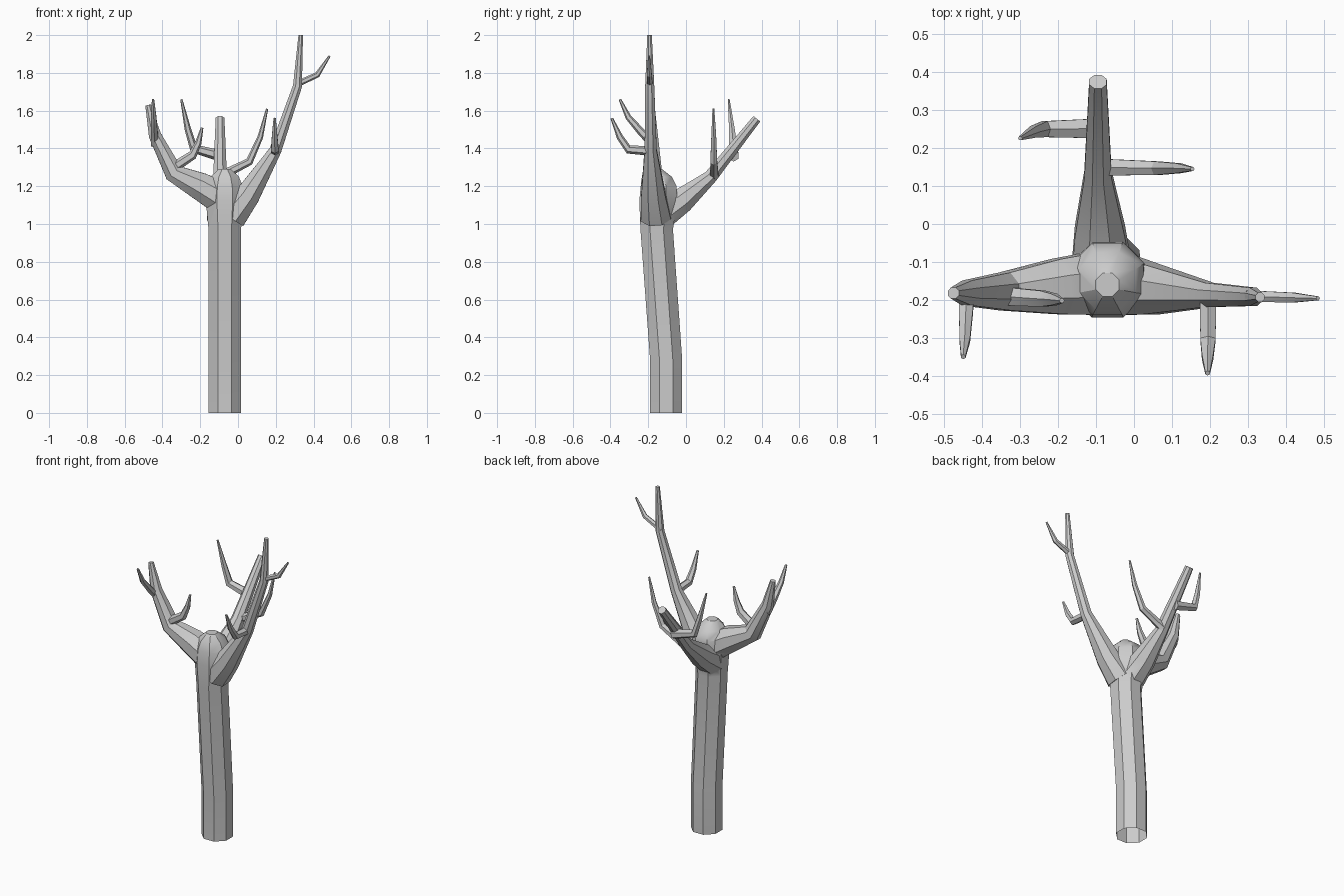
import bpy, bmesh, math
from mathutils import Vector

if "Cube" in bpy.data.objects:
    bpy.data.objects.remove(bpy.data.objects["Cube"])


def limb(name, stations, sides):
    """Closed faceted tube through (x, y, z, apothem) stations."""
    pts = [Vector(s[:3]) for s in stations]
    bm = bmesh.new()
    rings = []
    for i, p in enumerate(pts):
        t = (pts[min(i + 1, len(pts) - 1)] - pts[max(i - 1, 0)]).normalized()
        if name == "trunk":
            t = Vector((0, 0, 1))
        ref = Vector((0, 1, 0)) if abs(t.y) < 0.75 else Vector((1, 0, 0))
        if name in ("back_branch", "left_front_twig", "right_front_twig"):
            ref = Vector((1, 0, 0))
        u = (ref - t * ref.dot(t)).normalized()
        v = t.cross(u)
        r = stations[i][3] / math.cos(math.pi / sides)
        ring = []
        for k in range(sides):
            a = 2 * math.pi * (k + 0.5) / sides
            ring.append(bm.verts.new(p + r * (math.cos(a) * u + math.sin(a) * v)))
        rings.append(ring)
    for a, b in zip(rings, rings[1:]):
        for k in range(sides):
            n = (k + 1) % sides
            bm.faces.new((a[k], a[n], b[n], b[k]))
    bm.faces.new(rings[0][::-1])
    bm.faces.new(rings[-1])
    bmesh.ops.recalc_face_normals(bm, faces=bm.faces[:])
    me = bpy.data.meshes.new(name)
    bm.to_mesh(me)
    bm.free()
    ob = bpy.data.objects.new(name, me)
    bpy.context.collection.objects.link(ob)
    return ob


# Trunk with a slight backward bend and a rounded stump on top
trunk = limb("trunk", [
    (-.07, -.105, 0, .085), (-.07, -.105, .28, .085), (-.07, -.155, .97, .086),
    (-.07, -.147, 1.12, .1), (-.07, -.145, 1.2, .095), (-.07, -.15, 1.25, .075),
    (-.07, -.16, 1.292, .031)], 8)

# Three main branches
branches = [
    limb("left_branch", [(-.08, -.155, 1.13, .085), (-.2, -.165, 1.2, .073),
                         (-.34, -.178, 1.27, .05), (-.44, -.182, 1.47, .033),
                         (-.476, -.182, 1.63, .015)], 8),
    limb("right_branch", [(-.035, -.16, 1.04, .08), (.05, -.173, 1.15, .065),
                          (.198, -.187, 1.39, .032), (.315, -.192, 1.73, .024),
                          (.332, -.193, 2.0, .012)], 8),
    limb("back_branch", [(-.085, -.13, 1.05, .08), (-.09, -.02, 1.125, .066),
                         (-.095, .13, 1.25, .036), (-.095, .375, 1.557, .023)], 8),
]

# Forked twigs, each one bent upwards and tapering
twigs = [
    limb("left_front_twig", [(-.44, -.17, 1.42, .02), (-.443, -.235, 1.485, .018),
                             (-.446, -.305, 1.565, .014), (-.45, -.35, 1.66, .006)], 6),
    limb("left_inner_twig", [(-.37, -.188, 1.28, .025), (-.24, -.197, 1.365, .021),
                             (-.21, -.199, 1.43, .015), (-.19, -.202, 1.51, .006)], 6),
    limb("right_front_twig", [(.195, -.17, 1.385, .022), (.195, -.305, 1.395, .02),
                              (.194, -.35, 1.46, .015), (.194, -.393, 1.56, .006)], 6),
    limb("right_outer_twig", [(.3, -.19, 1.735, .015), (.42, -.194, 1.79, .013),
                              (.485, -.196, 1.89, .005)], 6),
    limb("back_left_twig", [(-.09, .252, 1.36, .026), (-.235, .25, 1.4, .021),
                            (-.265, .243, 1.5, .015), (-.3, .226, 1.66, .005)], 6),
    limb("back_right_twig", [(-.09, .15, 1.255, .022), (.06, .147, 1.33, .018),
                             (.118, .147, 1.46, .013), (.154, .145, 1.61, .005)], 6),
]

# Fuse everything into one skin
bpy.context.view_layer.objects.active = trunk
for part in branches + twigs:
    mod = trunk.modifiers.new("fuse", 'BOOLEAN')
    mod.operation = 'UNION'
    mod.solver = 'EXACT'
    mod.object = part
    bpy.ops.object.modifier_apply(modifier=mod.name)
    bpy.data.objects.remove(part, do_unlink=True)

# The foot of the trunk is open
bm = bmesh.new()
bm.from_mesh(trunk.data)
foot = [f for f in bm.faces if all(v.co.z < 1e-4 for v in f.verts)]
bmesh.ops.delete(bm, geom=foot, context='FACES_ONLY')
bm.to_mesh(trunk.data)
bm.free()

trunk.name = "bare_tree"
trunk.select_set(True)
bpy.ops.object.shade_smooth_by_angle(angle=math.radians(30))
